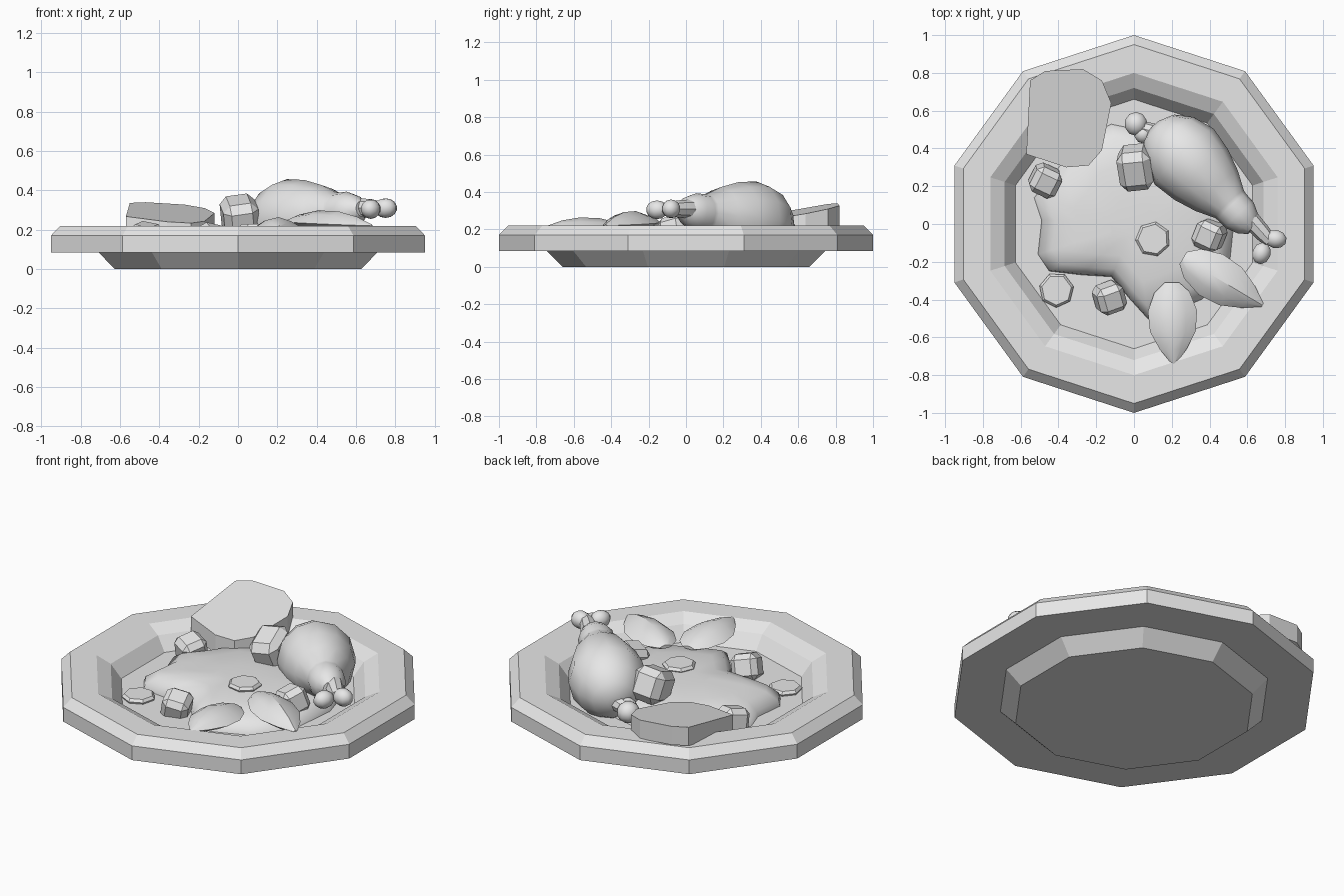
import bpy
import bmesh
from math import sin, cos, pi, radians
from mathutils import Vector, Matrix

if "Cube" in bpy.data.objects:
    bpy.data.objects.remove(bpy.data.objects["Cube"], do_unlink=True)

grey = bpy.data.materials.new("plain grey")
grey.use_nodes = True
grey.diffuse_color = (0.8, 0.8, 0.8, 1)
grey.node_tree.nodes["Principled BSDF"].inputs["Base Color"].default_value = (0.8, 0.8, 0.8, 1)


def finish(name, bm, smooth=0):
    """Turn a bmesh into a named, coloured object."""
    bmesh.ops.recalc_face_normals(bm, faces=bm.faces)
    mesh = bpy.data.meshes.new(name)
    bm.to_mesh(mesh)
    bm.free()
    mesh.materials.append(grey)
    obj = bpy.data.objects.new(name, mesh)
    bpy.context.collection.objects.link(obj)
    if smooth:
        bpy.ops.object.select_all(action="DESELECT")
        obj.select_set(True)
        bpy.context.view_layer.objects.active = obj
        bpy.ops.object.shade_smooth_by_angle(angle=radians(smooth))
    return obj


def loft(name, rings, smooth=0):
    """Skin a stack of equal rings and cap both ends."""
    bm = bmesh.new()
    loops = [[bm.verts.new(p) for p in ring] for ring in rings]
    for a, b in zip(loops, loops[1:]):
        for i in range(len(a)):
            j = (i + 1) % len(a)
            bm.faces.new((a[i], a[j], b[j], b[i]))
    bm.faces.new(loops[0][::-1])
    bm.faces.new(loops[-1])
    return finish(name, bm, smooth)


def circle(r, z, sides, start=pi / 2):
    return [Vector((r * cos(start + 2 * pi * i / sides),
                    r * sin(start + 2 * pi * i / sides), z)) for i in range(sides)]


def lathe(name, start, end, profile, sides, smooth=0):
    """Revolve (distance, radius) pairs about the line from start to end."""
    start, end = Vector(start), Vector(end)
    turn = (end - start).to_track_quat("Z", "Y")
    rings = [[start + turn @ p for p in circle(r, t, sides)] for t, r in profile]
    return loft(name, rings, smooth)


def ball(name, loc, size, heading=0):
    bm = bmesh.new()
    bmesh.ops.create_uvsphere(bm, u_segments=10, v_segments=7, radius=1,
                              matrix=Matrix.LocRotScale(
                                  Vector(loc), Matrix.Rotation(radians(heading), 3, "Z"), Vector(size)))
    finish(name, bm, 50)


def chunk(name, loc, size, tilt):
    """Vegetable cube with chamfered edges."""
    bm = bmesh.new()
    bmesh.ops.create_cube(bm, size=1)
    bmesh.ops.bevel(bm, geom=bm.edges[:], offset=0.2, segments=1, affect="EDGES")
    turn = Matrix.Rotation(radians(tilt[2]), 3, "Z") @ Matrix.Rotation(
        radians(tilt[1]), 3, "Y") @ Matrix.Rotation(radians(tilt[0]), 3, "X")
    bm.transform(Matrix.LocRotScale(Vector(loc), turn, Vector(size)))
    finish(name, bm)


# Ten-sided plate with foot, chamfered rim and hollow
plate = [(0.66, 0), (0.745, 0.085), (1, 0.085), (1, 0.17), (0.95, 0.22),
         (0.8, 0.22), (0.72, 0.18), (0.66, 0.1)]
loft("plate", [circle(r, z, 10) for r, z in plate])

# Sauce puddle with a soft top
edge = [(-0.53, 0.14), (-0.49, 0.02), (-0.51, -0.16), (-0.45, -0.25), (-0.28, -0.27),
        (-0.12, -0.28), (-0.02, -0.4), (0.08, -0.51), (0.22, -0.46), (0.36, -0.4),
        (0.5, -0.28), (0.54, 0.1), (0.48, 0.3), (0.12, 0.48), (-0.12, 0.53),
        (-0.3, 0.45), (-0.42, 0.27)]
loft("sauce", [[(x * s, y * s, z) for x, y in edge] for s, z in
               [(1, 0.095), (0.98, 0.13), (0.85, 0.175), (0.6, 0.2), (0.25, 0.21)]], 60)

# Bread slice leaning on the rim
crust = [(-0.55, 0.76), (-0.47, 0.81), (-0.27, 0.82), (-0.17, 0.76), (-0.12, 0.64),
         (-0.17, 0.39), (-0.24, 0.31), (-0.36, 0.3), (-0.57, 0.37)]
loft("bread_slice", [[(x, y, 0.34 + 0.18 * (y - 0.8) - 0.07 * (x + 0.5) - d)
                      for x, y in crust] for d in (0.11, 0)])

# Roast drumstick
lathe("drumstick_meat", (0.13, 0.5, 0.22), (0.68, -0.08, 0.315),
      [(-0.03, 0.04), (0, 0.115), (0.08, 0.18), (0.2, 0.215), (0.33, 0.195), (0.45, 0.155),
       (0.55, 0.105), (0.57, 0.102), (0.63, 0.1), (0.69, 0.075), (0.73, 0.04)], 12, 40)
lathe("shank_bone", (0.62, 0.02, 0.31), (0.71, -0.08, 0.31),
      [(0, 0.05), (0.09, 0.045), (0.15, 0.035)], 8, 40)
ball("shank_knuckle_left", (0.75, -0.08, 0.31), (0.06, 0.05, 0.05), -10)
ball("shank_knuckle_right", (0.675, -0.155, 0.305), (0.06, 0.05, 0.05), 70)
lathe("thigh_bone", (0.13, 0.48, 0.2), (0.03, 0.51, 0.19), [(0, 0.045), (0.1, 0.04)], 8, 40)
ball("thigh_knuckle_back", (0.01, 0.53, 0.19), (0.062, 0.065, 0.06))
ball("thigh_knuckle_front", (0.05, 0.475, 0.19), (0.05, 0.05, 0.05))

# Vegetable cubes
chunk("large_vegetable_cube", (0.01, 0.3, 0.265), (0.18, 0.22, 0.19), (22, -8, 6))
small = (0.15, 0.15, 0.15)
chunk("vegetable_cube_back", (-0.47, 0.23, 0.155), small, (12, 10, -25))
chunk("vegetable_cube_side", (0.4, -0.06, 0.19), small, (15, -12, -25))
chunk("vegetable_cube_front", (-0.13, -0.39, 0.145), small, (20, 12, 20))

# Thin round slices
for name, (x, y, z), start in [("slice_front", (-0.41, -0.35, 0.09), 0.2),
                               ("slice_middle", (0.1, -0.08, 0.195), 0.5)]:
    loft(name, [[p + Vector((x, y, z)) for p in circle(r, h, 7, start)]
                for r, h in [(0.085, 0), (0.093, 0.02), (0.08, 0.035)]])


def wedge(name, back, tip, width, height):
    """Pointed wedge with a ridge along the top."""
    back, tip = Vector(back), Vector(tip)
    side = (tip - back).cross(Vector((0, 0, 1))).normalized()
    section = [(-1, 0), (-0.55, 0.6), (0, 1), (0.55, 0.7), (1, 0), (0.5, -0.6), (-0.5, -0.6)]
    rings = []
    for t, w, h in [(0, 0.3, 0.2), (0.12, 0.72, 0.6), (0.35, 1, 1),
                    (0.6, 0.93, 1), (0.82, 0.55, 0.65), (1, 0.08, 0.1)]:
        mid = back.lerp(tip, t)
        rings.append([mid + side * (a * w * width) + Vector((0, 0, b * h * height))
                      for a, b in section])
    loft(name, rings, 35)


wedge("wedge_front", (0.2, -0.31, 0.2), (0.21, -0.74, 0.215), 0.13, 0.055)
wedge("wedge_left", (0.26, -0.18, 0.24), (0.68, -0.43, 0.22), 0.125, 0.065)
